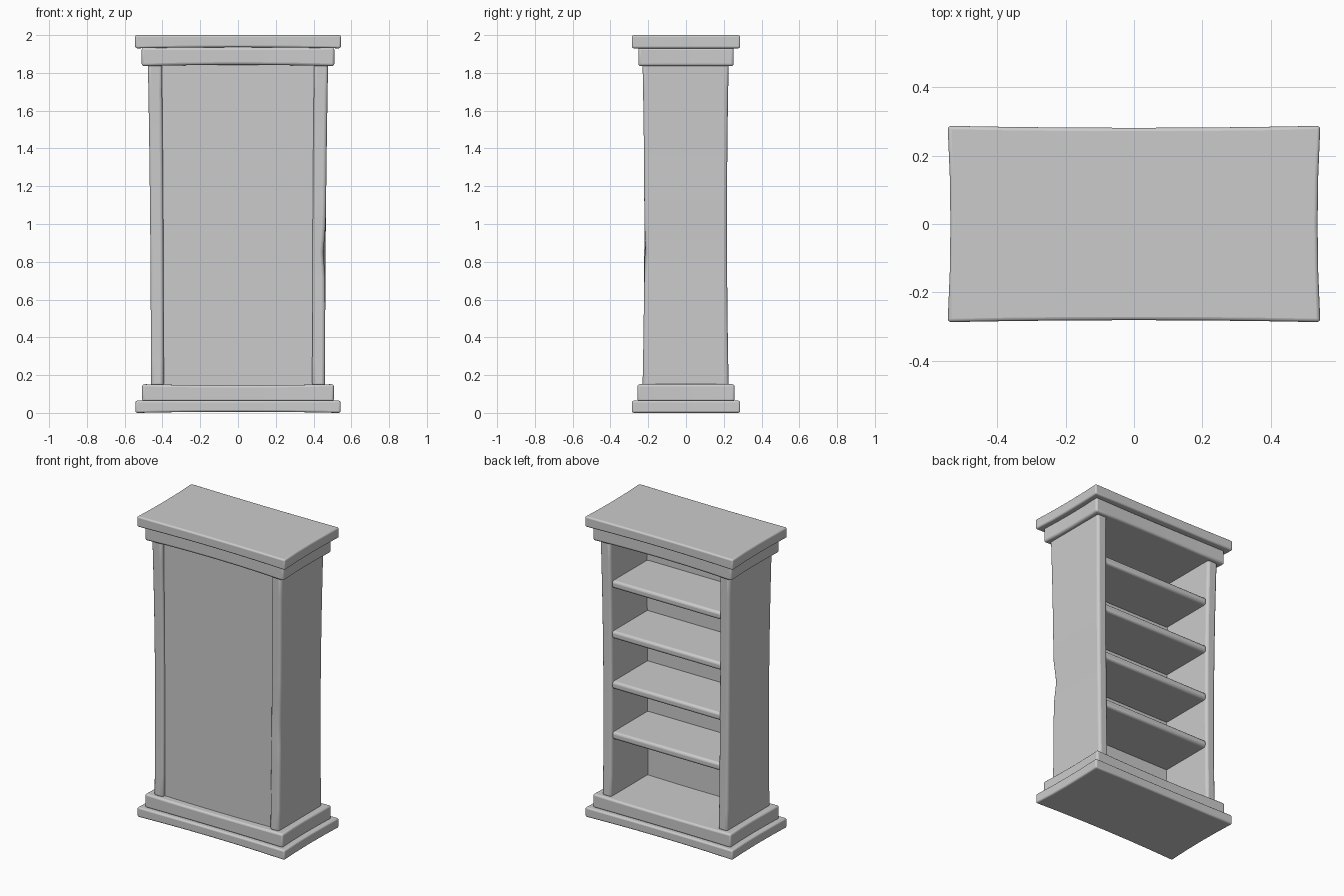
import bpy, bmesh, math

if "Cube" in bpy.data.objects:
    bpy.data.objects.remove(bpy.data.objects["Cube"], do_unlink=True)

# Single grey finish
GREY = (0.6, 0.6, 0.6, 1)
grey = bpy.data.materials.new("plain_grey")
grey.use_nodes = True
grey.diffuse_color = GREY
grey.node_tree.nodes["Principled BSDF"].inputs["Base Color"].default_value = GREY


def box(name, low, high, cuts=(1, 1, 1), bevel=0.012, warp=None):
    """Bevelled box, sliced into cuts per axis and reshaped by warp(co)."""
    bm = bmesh.new()
    bmesh.ops.create_cube(bm, size=1)
    for v in bm.verts:
        v.co = [l + (c + 0.5) * (h - l) for l, h, c in zip(low, high, v.co)]
    for axis in range(3):
        normal = [float(axis == k) for k in range(3)]
        for i in range(1, cuts[axis]):
            at = low[axis] + (high[axis] - low[axis]) * i / cuts[axis]
            bmesh.ops.bisect_plane(bm, geom=bm.verts[:] + bm.edges[:] + bm.faces[:],
                                   plane_co=[at * n for n in normal], plane_no=normal)
    if warp:
        for v in bm.verts:
            warp(v.co)
    mesh = bpy.data.meshes.new(name)
    bm.to_mesh(mesh)
    bm.free()
    obj = bpy.data.objects.new(name, mesh)
    bpy.context.collection.objects.link(obj)
    mesh.materials.append(grey)
    mod = obj.modifiers.new("soft_edges", 'BEVEL')
    mod.width = bevel
    mod.segments = 3
    mod.limit_method = 'ANGLE'
    mod.angle_limit = math.radians(40)
    bpy.ops.object.select_all(action='DESELECT')
    obj.select_set(True)
    bpy.context.view_layer.objects.active = obj
    bpy.ops.object.shade_smooth_by_angle(angle=math.radians(40))
    return obj


# Base and cornice slabs, pinched slightly in the middle of each side
def slab(name, hx, hy, z0, z1, bevel, sag=0, lift=0):
    def pinch(co):
        mid_x, mid_y = 1 - (co.x / hx) ** 2, 1 - (co.y / hy) ** 2
        top = co.z > (z0 + z1) / 2
        co.z += mid_x * (-sag if top else lift)
        co.x, co.y = co.x * (1 - 0.015 * mid_y), co.y * (1 - 0.02 * mid_x)
    return box(name, (-hx, -hy, z0), (hx, hy, z1), (6, 4, 1), bevel, pinch)


slab("base_plinth", 0.543, 0.287, 0, 0.065, 0.01, lift=0.006)
slab("base_moulding", 0.508, 0.257, 0.06, 0.152, 0.012, sag=0.006)
slab("cornice_moulding", 0.511, 0.253, 1.835, 1.935, 0.014, lift=0.008)
slab("cornice_top", 0.545, 0.287, 1.93, 2, 0.01, lift=0.006)

# Side walls, flaring towards the top, with a worn front edge on the left one
Z0, Z1 = 0.14, 1.85


def side_wall(name, s):
    def flare(co):
        t = (co.z - Z0) / (Z1 - Z0)
        waist = 4 * t * (1 - t)
        outer = abs(co.x) > 0.43
        co.x += s * ((0.016 if outer else 0.01) * t * t)
        co.y *= 1 - 0.04 * waist
        if s > 0 and outer and co.y < -0.2:
            wear = max(0, 1 - abs(co.z - 0.85) / 0.16)
            co.x -= 0.012 * wear
            co.y += 0.012 * wear
    x0, x1 = sorted((s * 0.393, s * 0.461))
    box(name, (x0, -0.23, Z0), (x1, 0.226, Z1), (1, 1, 12), 0.016, flare)


side_wall("left_side", 1)
side_wall("right_side", -1)

# Panel closing the front
box("closing_panel", (-0.42, -0.205, Z0), (0.42, -0.16, Z1), bevel=0.002)

# Shelves, open towards the rear
for number, z in enumerate((0.525, 0.86, 1.195, 1.53)):
    box(f"shelf_{number + 1}", (-0.405, -0.17, z), (0.405, 0.208, z + 0.05), bevel=0.016)
